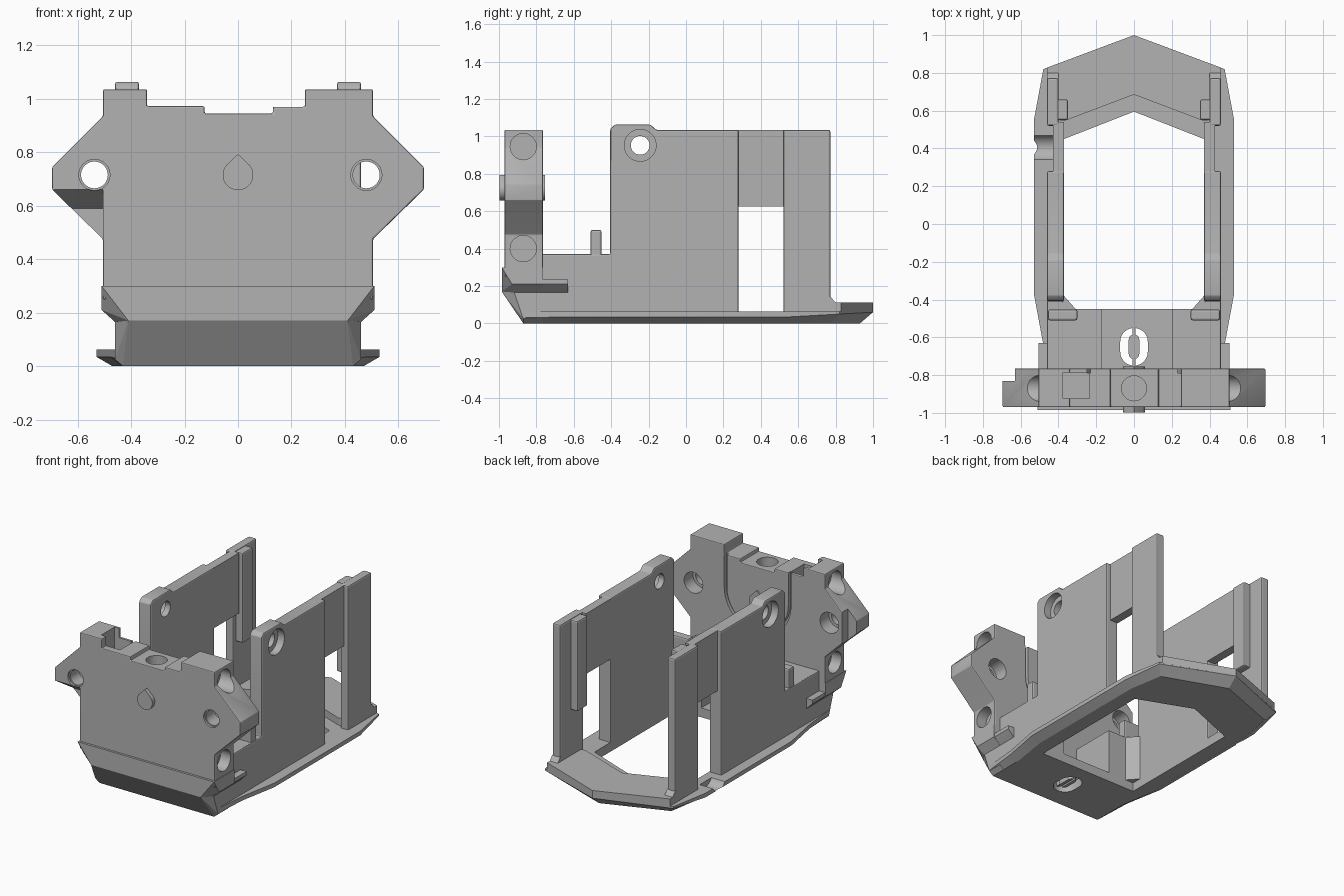
import bpy, bmesh, math

if "Cube" in bpy.data.objects:
    bpy.data.objects.remove(bpy.data.objects["Cube"])

mat = bpy.data.materials.new("grey_plastic")
mat.diffuse_color = (0.45, 0.45, 0.45, 1)
mat.use_nodes = True
mat.node_tree.nodes["Principled BSDF"].inputs["Base Color"].default_value = mat.diffuse_color


def finish(name, bm):
    bmesh.ops.recalc_face_normals(bm, faces=bm.faces)
    me = bpy.data.meshes.new(name)
    bm.to_mesh(me)
    bm.free()
    ob = bpy.data.objects.new(name, me)
    bpy.context.collection.objects.link(ob)
    me.materials.append(mat)
    return ob


def loft(name, loops):
    """Skin between closed loops with equal point counts, capping both ends."""
    bm = bmesh.new()
    rings = [[bm.verts.new(p) for p in lp] for lp in loops]
    n = len(rings[0])
    for a, b in zip(rings, rings[1:]):
        for i in range(n):
            bm.faces.new((a[i], a[(i + 1) % n], b[(i + 1) % n], b[i]))
    bm.faces.new(rings[0])
    bm.faces.new(rings[-1])
    return finish(name, bm)


def prism(name, pts, axis, lo, hi):
    """Extrude a 2D outline along an axis."""
    put = {'X': lambda p, t: (t, p[0], p[1]), 'Y': lambda p, t: (p[0], t, p[1]),
           'Z': lambda p, t: (p[0], p[1], t)}[axis]
    return loft(name, [[put(p, t) for p in pts] for t in (lo, hi)])


def box(name, x0, x1, y0, y1, z0, z1):
    return prism(name, [(x0, y0), (x1, y0), (x1, y1), (x0, y1)], 'Z', z0, z1)


def rod(name, axis, a, b, r, lo, hi, n=40, ry=None):
    pts = [(a + r * math.cos(2 * math.pi * i / n), b + (ry or r) * math.sin(2 * math.pi * i / n))
           for i in range(n)]
    return prism(name, pts, axis, lo, hi)


def slot(name, w, l, y, lo, hi):
    """Upright rounded slot, half width w and half length l."""
    pts = [(w * math.cos(a), y + w * math.sin(a) + (l - w) * (1 if i < 13 else -1))
           for i in range(26) for a in [math.pi * (i if i < 13 else i - 1) / 12]]
    return prism(name, pts, 'Z', lo, hi)


def hull(name, pts):
    """Convex solid from half points, mirrored across x."""
    bm = bmesh.new()
    for x, y, z in pts:
        bm.verts.new((x, y, z))
        bm.verts.new((-x, y, z))
    bmesh.ops.convex_hull(bm, input=bm.verts)
    bmesh.ops.dissolve_limit(bm, angle_limit=0.01, verts=bm.verts, edges=bm.edges)
    return finish(name, bm)


def boolean(ob, others, op='DIFFERENCE'):
    for c in others:
        m = ob.modifiers.new("b", 'BOOLEAN')
        m.operation, m.object, m.solver = op, c, 'EXACT'
        bpy.context.view_layer.objects.active = ob
        bpy.ops.object.modifier_apply(modifier="b")
        bpy.data.objects.remove(c, do_unlink=True)


def bevel(ob, w=0.01):
    m = ob.modifiers.new("bevel", 'BEVEL')
    m.width, m.segments, m.limit_method = w, 2, 'ANGLE'
    bpy.context.view_layer.objects.active = ob
    bpy.ops.object.modifier_apply(modifier="bevel")


def sym(half):
    """Close a half outline that starts on the centre line."""
    return half + [(-p[0],) + tuple(p[1:]) for p in reversed(half) if p[0] > 0]


# base frame with chamfered underside
low = sym([(0, .93, 0), (.43, .77, 0), (.47, .53, 0), (.47, -.36, 0), (.43, -.62, 0), (.43, -.87, 0)])
mid = sym([(0, 1, .06), (.48, .82, .05), (.53, .55, .035), (.53, -.37, .035), (.48, -.64, .035), (.46, -.87, .03)])
top = sym([(0, 1, .063), (.48, .82, .063), (.53, .55, .063), (.53, -.37, .063), (.48, -.64, .063), (.46, -.87, .063)])
base = loft("base_frame", [low, mid, top])
opening = sym([(0, .595), (.37, .45), (.37, -.45)])
boolean(base, [prism("cut", opening, 'Z', -.1, .3),
               slot("cut", .073, .1, -.65, -.1, .3),
               rod("cut", 'X', .405, .095, .07, -.6, -.43)])

# raised rear chevron stepped above the frame
prism("rear_chevron", sym([(0, 1), (.46, .828), (.46, .56), (.37, .545), (0, .685)]), 'Z', .06, .112)

# slotted adjuster in the front floor
screw = slot("slotted_adjuster", .028, .065, -.65, .01, .06)
boolean(screw, [box("cut", -.006, .006, -.8, -.5, -.1, .03)])
box("adjuster_web", -.008, .008, -.755, -.545, .03, .06)

for s, tag in ((1, "right"), (-1, "left")):
    def sbox(name, x0, x1, *r):
        return box(tag + name, min(s * x0, s * x1), max(s * x0, s * x1), *r)

    def span(a, b):
        return min(s * a, s * b), max(s * a, s * b)
    # side wall: low front step, tall panel, raised ear
    wall = prism(tag + "_side_wall",
                 [(-.78, .05), (.28, .05), (.28, 1.035), (-.16, 1.035), (-.19, 1.063),
                  (-.38, 1.063), (-.405, 1.04), (-.405, .37), (-.78, .37)], 'X', *span(.37, .46))
    bevel(wall, .008)
    boolean(wall, [rod("cut", 'X', -.245, .952, .05, *span(.3, .5)),
                   rod("cut", 'X', -.245, .952, .085, *span(.41, .5))])
    # raised floor block beside the central channel
    sbox("_floor_block", .2 if s > 0 else .17, .455, -.78, -.45, .055, .369)
    # recessed bridge panel over the window, and rear post
    sbox("_bridge_panel", .37, .43, .27, .54, .625, 1.033)
    bevel(sbox("_rear_post", .40, .46, .52, .772, .05, 1.035))
    bevel(sbox("_post_rib", .35, .41, .55, .66, .42, 1.03))
    prism(tag + "_post_foot", [(.75, .1), (.81, .1), (.775, .14), (.75, .15)], 'X', *span(.40, .46))
    # inner tab with gusset
    bevel(sbox("_inner_tab", .30, .455, -.51, -.452, .3, .5))
    prism(tag + "_gusset", [(s * .30, -.46), (s * .38, -.46), (s * .38, -.37)], 'Z', .06, .37)
    # shoulder ledge beside the nose, chamfered below
    prism(tag + "_shoulder", [(s * .44, .15), (s * .46, .165), (s * .505, .21), (s * .505, .235), (s * .44, .235)],
          'Y', -.92, -.63)

# nose: chamfered upper part and sloped lower part
hull("nose_upper", [(.41, -.985, .17), (.51, -.985, .3), (.51, -.93, .21), (.46, -.92, .165),
                    (.51, -.765, .3), (.51, -.765, .21), (.46, -.765, .165)])
hull("nose_lower", [(.41, -.985, .17), (.46, -.92, .17), (.46, -.87, .025), (.43, -.87, 0),
                    (.46, -.765, .17), (.46, -.765, .025), (.43, -.765, 0)])

# front plate with side lugs and stepped top
outline = [(-.505, .25), (.505, .25), (.505, .475), (.695, .66), (.695, .745), (.505, .935), (.505, 1.035),
           (.25, 1.035), (.25, .97), (.13, .97), (.13, .945), (-.125, .945), (-.125, .972),
           (-.34, .972), (-.34, 1.035), (-.505, 1.035), (-.505, .935), (-.695, .745), (-.695, .66), (-.505, .475)]
plate = prism("front_plate", outline, 'Y', -.97, -.765)
bevel(plate, .006)
cutters = [rod("cut", 'Z', 0, -.87, .066, .8, 1.1),
           box("cut", -.375, -.235, -.925, -.785, .72, 1.1),
           # undercut of the left lug, open to the front
           prism("cut", [(-1.05, .66), (-.97, .66), (-.87, .59), (-.87, .4), (-1.05, .4)], 'X', -.8, -.505),
           box("cut", -.8, -.63, -.83, -.7, .5, .9)]
# bolt holes through the lugs, countersunk in front and wider behind
for x in (-.537, .48):
    cutters += [rod("cut", 'Y', x, .715, .05, -1.1, -.6), rod("cut", 'Y', x, .715, .058, -1.1, -.955),
                rod("cut", 'Y', x, .715, .07, -.86, -.6)]
# blind bores in the sides
for s in (1, -1):
    for z in (.945, .4):
        cutters.append(rod("cut", 'X', -.87, z, .07, min(s * .43, s * .9), max(s * .43, s * .9)))


def arc_pts(r):
    return [(r, 1.1)] + [(r * math.cos(i * math.pi / 20), .75 - r * math.sin(i * math.pi / 20))
                         for i in range(21)] + [(-r, 1.1)]


# curved groove on the back of the plate
cutters.append(prism("cut", arc_pts(.25) + arc_pts(.23)[::-1], 'Y', -.79, -.7))
boolean(plate, cutters)

# drop-shaped boss through the plate
drop = [(.057 * math.cos(a), .715 + .057 * math.sin(a))
        for a in (math.radians(140 + i * 10) for i in range(27))] + [(0, .793)]
prism("drop_boss", drop, 'Y', -.997, -.755)

for ob in list(bpy.context.scene.objects):
    bpy.ops.object.select_all(action='DESELECT')
    ob.select_set(True)
    bpy.context.view_layer.objects.active = ob
    bpy.ops.object.shade_smooth_by_angle(angle=math.radians(16))
